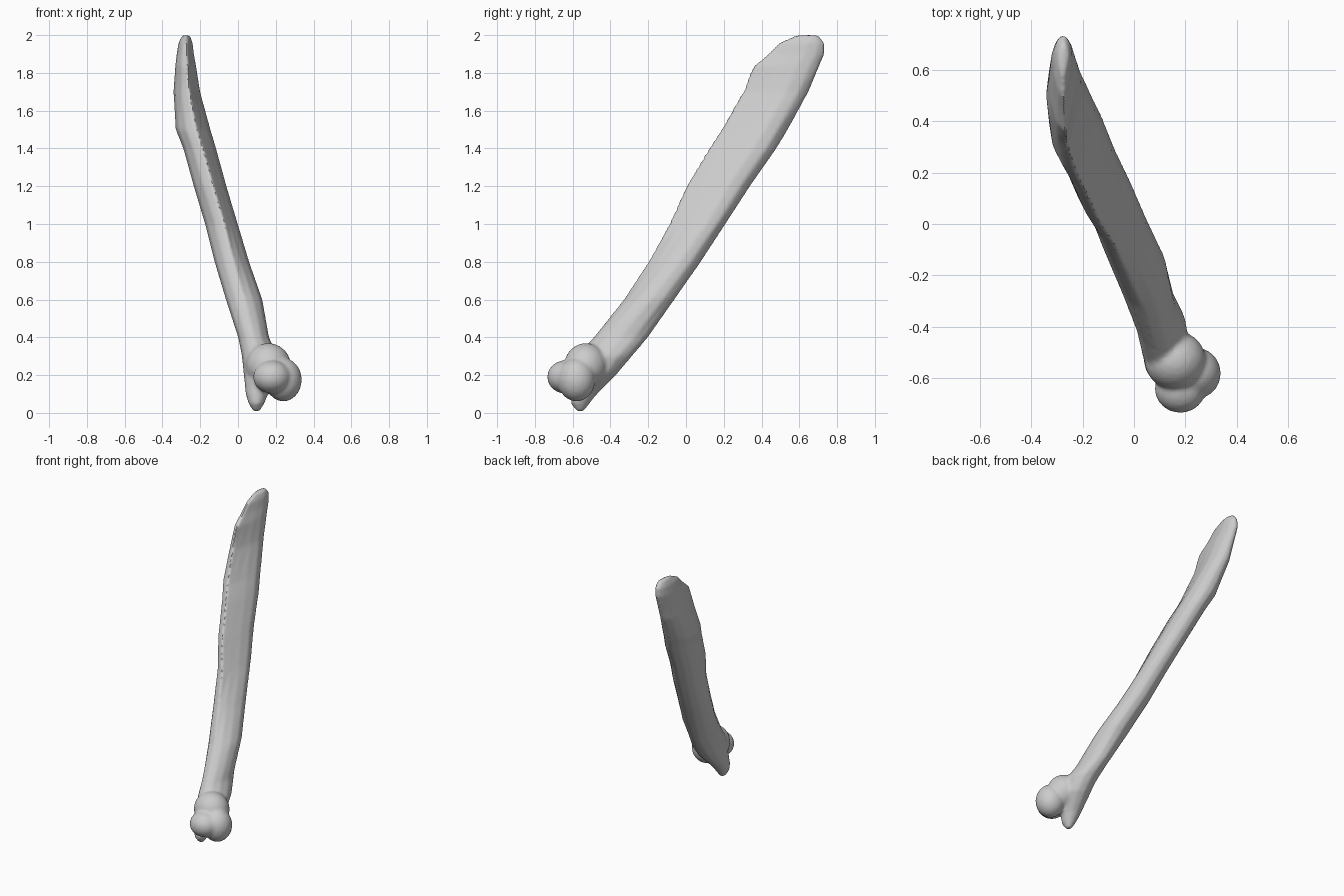
import bpy, bmesh, math
from mathutils import Vector, Matrix

if "Cube" in bpy.data.objects:
    bpy.data.objects.remove(bpy.data.objects["Cube"], do_unlink=True)

bone_grey = bpy.data.materials.new("bone grey")
bone_grey.use_nodes = True
colour = (0.6, 0.6, 0.6, 1)
bone_grey.diffuse_color = colour
bone_grey.node_tree.nodes["Principled BSDF"].inputs["Base Color"].default_value = colour

# Cross-section of the shaft: front ridge, flat left flank, rounded back and right
RIDGED = [(.2, 0), (.5, .2), (.8, .42), (1, .65), (.85, .85), (.4, .97),
          (-.1, 1), (-.6, .9), (-.9, .76), (-1, .58), (-.85, .33), (-.4, .1)]

# Level slices: height, x from, x to, y from, y to
SLICES = [
    (.01, .08, .115, -.58, -.54),
    (.05, .055, .14, -.61, -.51),
    (.1, .04, .16, -.61, -.47),
    (.2, .03, .21, -.6, -.37),
    (.3, .02, .21, -.58, -.285),
    (.4, 0, .165, -.49, -.2),
    (.6, -.065, .13, -.33, -.06),
    (.8, -.125, .06, -.2, .08),
    (1.0, -.175, 0, -.09, .21),
    (1.2, -.235, -.06, .0, .34),
    (1.4, -.29, -.115, .12, .48),
    (1.5, -.33, -.145, .185, .54),
    (1.7, -.342, -.2, .3, .65),
    (1.84, -.332, -.222, .355, .71),
    (1.9, -.325, -.233, .43, .735),
    (1.96, -.315, -.24, .49, .735),
    (2.0, -.295, -.255, .58, .7),
]

bm = bmesh.new()


def section(z, x0, x1, y0, y1):
    """One ring, an oval near the joint and ridged further up the shaft."""
    ridge = min(1, max(0, (z - .5) / .5))
    ring = []
    for i, (u, v) in enumerate(RIDGED):
        a = 2 * math.pi * i / len(RIDGED)
        u = u * ridge + math.sin(a) * (1 - ridge)
        v = v * ridge + (.5 - .5 * math.cos(a)) * (1 - ridge)
        ring.append(bm.verts.new(((x0 + x1) / 2 + u * (x1 - x0) / 2,
                                  y0 + v * (y1 - y0), z)))
    return ring


# Shaft with its broken tip and the narrow inner knuckle
rings = [section(*s) for s in SLICES]
for low, high in zip(rings, rings[1:]):
    for i in range(len(low)):
        j = (i + 1) % len(low)
        bm.faces.new((low[i], low[j], high[j], high[i]))
bm.faces.new(rings[0][::-1])
bm.faces.new(rings[-1])

# Rounded joint head
for centre, radii in [((.24, -.58, .175), (.098, .1, .115)),
                      ((.18, -.64, .19), (.1, .095, .088)),
                      ((.16, -.53, .25), (.12, .115, .12))]:
    bmesh.ops.create_icosphere(
        bm, subdivisions=3, radius=1,
        matrix=Matrix.Translation(Vector(centre)) @ Matrix.Diagonal((*radii, 1)))

bmesh.ops.recalc_face_normals(bm, faces=bm.faces)
mesh = bpy.data.meshes.new("broken_bone")
bm.to_mesh(mesh)
bm.free()
mesh.materials.append(bone_grey)
bone = bpy.data.objects.new("broken_bone", mesh)
bpy.context.collection.objects.link(bone)

# Fuse shaft and head into one skin and soften the joins
remesh = bone.modifiers.new("fuse", 'REMESH')
remesh.mode = 'VOXEL'
remesh.voxel_size = .011
soften = bone.modifiers.new("soften", 'SMOOTH')
soften.factor = .5
soften.iterations = 4

bpy.ops.object.select_all(action='DESELECT')
bone.select_set(True)
bpy.context.view_layer.objects.active = bone
for name in ("fuse", "soften"):
    bpy.ops.object.modifier_apply(modifier=name)
bpy.ops.object.shade_smooth_by_angle(angle=math.radians(40))
